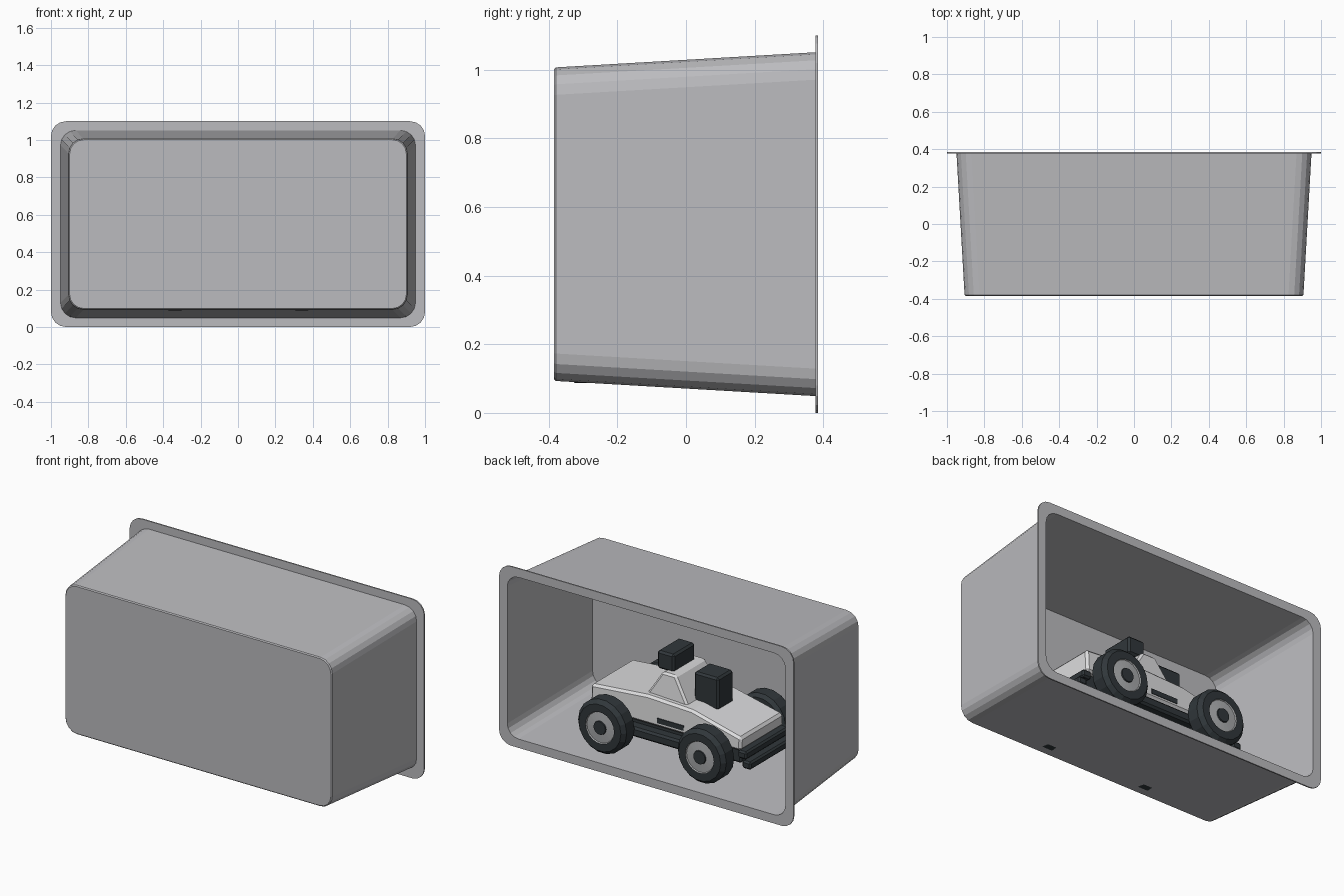
import bpy, bmesh, math

if "Cube" in bpy.data.objects:
    bpy.data.objects.remove(bpy.data.objects["Cube"])


def material(name, rgb):
    m = bpy.data.materials.new(name)
    m.diffuse_color = (*rgb, 1)
    m.use_nodes = True
    m.node_tree.nodes["Principled BSDF"].inputs["Base Color"].default_value = m.diffuse_color
    return m


CASE = material("case_grey", (0.50, 0.50, 0.52))
PAINT = material("pale_paint", (0.72, 0.72, 0.73))
RIM = material("rim_grey", (0.42, 0.43, 0.44))
DARK = material("dark_rubber", (0.03, 0.038, 0.043))


def finish(name, bm, mats, bevel=0):
    bmesh.ops.recalc_face_normals(bm, faces=bm.faces)
    me = bpy.data.meshes.new(name)
    bm.to_mesh(me)
    bm.free()
    for m in mats:
        me.materials.append(m)
    ob = bpy.data.objects.new(name, me)
    bpy.context.collection.objects.link(ob)
    if bevel:
        b = ob.modifiers.new("bevel", 'BEVEL')
        b.width = bevel
        b.segments = 1
        b.limit_method = 'ANGLE'
    return ob


def box(name, x, y, z, mat, bevel=0):
    """Box from (min, max) ranges on each axis."""
    bm = bmesh.new()
    bmesh.ops.create_cube(bm, size=1)
    for v in bm.verts:
        for i, (a, b) in enumerate((x, y, z)):
            v.co[i] = (a + b) / 2 + v.co[i] * (b - a)
    return finish(name, bm, [mat], bevel)


def prism(name, profile, half_bottom, half_top, mat, bevel):
    """Side profile (x, z) spanning both sides, narrowing towards its top."""
    z0, z1 = min(p[1] for p in profile), max(p[1] for p in profile)
    bm = bmesh.new()
    sides = []
    for s in (-1, 1):
        row = []
        for x, z in profile:
            t = (z - z0) / (z1 - z0)
            row.append(bm.verts.new((x, s * (half_bottom + t * (half_top - half_bottom)), z)))
        sides.append(row)
    n = len(profile)
    for i in range(n):
        j = (i + 1) % n
        bm.faces.new((sides[0][i], sides[0][j], sides[1][j], sides[1][i]))
    bm.faces.new(sides[0])
    bm.faces.new(sides[1])
    return finish(name, bm, [mat], bevel)


# Display case: rounded rings joined from the inner front, over the rim, to the outer front
def rounded_ring(bm, hx, hz, r, y):
    ring = []
    for k, (sx, sz) in enumerate(((1, 1), (-1, 1), (-1, -1), (1, -1))):
        for s in range(5):
            a = math.radians(90 * k + 22.5 * s)
            ring.append(bm.verts.new((sx * (hx - r) + r * math.cos(a), y,
                                      0.55 + sz * (hz - r) + r * math.sin(a))))
    return ring


bm = bmesh.new()
rings = [rounded_ring(bm, *p) for p in (
    (0.900, 0.452, 0.075, -0.379), (0.944, 0.496, 0.075, 0.385),
    (1.000, 0.550, 0.080, 0.385), (1.000, 0.550, 0.080, 0.377),
    (0.949, 0.501, 0.080, 0.377), (0.906, 0.457, 0.080, -0.379),
    (0.900, 0.451, 0.075, -0.385))]
for a, b in zip(rings, rings[1:]):
    for i in range(len(a)):
        j = (i + 1) % len(a)
        bm.faces.new((a[i], a[j], b[j], b[i]))
bm.faces.new(rings[0])
bm.faces.new(rings[-1])
finish("display_case", bm, [CASE])

# Body shell and wedge cabin
prism("car_body", [(0.505, 0.28), (0.505, 0.42), (0.12, 0.452), (-0.18, 0.44),
                   (-0.517, 0.36), (-0.517, 0.28)], 0.21, 0.20, PAINT, 0.014)
prism("cabin", [(0.16, 0.43), (0.06, 0.59), (-0.03, 0.59), (-0.13, 0.43)],
      0.165, 0.145, PAINT, 0.012)

# Roof and bonnet blocks
box("roof_box", (0.01, 0.125), (-0.105, 0.105), (0.58, 0.69), DARK, 0.012)
box("engine_block", (-0.27, -0.105), (-0.075, 0.075), (0.41, 0.61), DARK, 0.012)

# Chassis, side bars, vents
box("chassis", (-0.5, 0.5), (-0.18, 0.18), (0.19, 0.285), DARK, 0.01)
for s, side in ((1, "left"), (-1, "right")):
    y = sorted((s * 0.17, s * 0.245))
    box(side + "_side_bar", (-0.24, 0.24), y, (0.195, 0.255), DARK, 0.012)
    y = sorted((s * 0.203, s * 0.212))
    box(side + "_vent", (-0.13, 0.05), y, (0.305, 0.335), DARK)

# Paired bumper bars at both ends
for s, end in ((-1, "front"), (1, "rear")):
    for x, z, tag in ((0.525, 0.26, "upper"), (0.555, 0.205, "lower")):
        off = 0 if s < 0 else -0.02
        cx = s * (x + off)
        box(end + "_bumper_" + tag, (cx - 0.03, cx + 0.03), (-0.21, 0.21),
            (z - 0.024, z + 0.024), DARK, 0.01)


# Wheels: lathed profile of (radius, distance from centre line, material)
def wheel(name, cx, cz, side):
    profile = ((0.09, 0.23, 0), (0.145, 0.23, 0), (0.165, 0.25, 0), (0.165, 0.325, 0),
               (0.143, 0.35, 0), (0.097, 0.35, 0), (0.093, 0.343, 1),
               (0.042, 0.347, 1), (0.040, 0.354, 0))
    n = 18
    bm = bmesh.new()
    rows = []
    for r, y, _ in profile:
        rows.append([bm.verts.new((cx + r * math.cos(2 * math.pi * i / n), side * y,
                                   cz + r * math.sin(2 * math.pi * i / n))) for i in range(n)])
    for k in range(len(rows) - 1):
        for i in range(n):
            j = (i + 1) % n
            f = bm.faces.new((rows[k][i], rows[k][j], rows[k + 1][j], rows[k + 1][i]))
            f.material_index = profile[k + 1][2]
    bm.faces.new(rows[0])
    bm.faces.new(rows[-1])
    finish(name, bm, [DARK, RIM])


for x, end in ((-0.337, "front"), (0.34, "rear")):
    for s, side in ((1, "left"), (-1, "right")):
        wheel(end + "_" + side + "_wheel", x, 0.25, s)
    box(end + "_axle", (x - 0.025, x + 0.025), (-0.24, 0.24), (0.225, 0.275), DARK)
